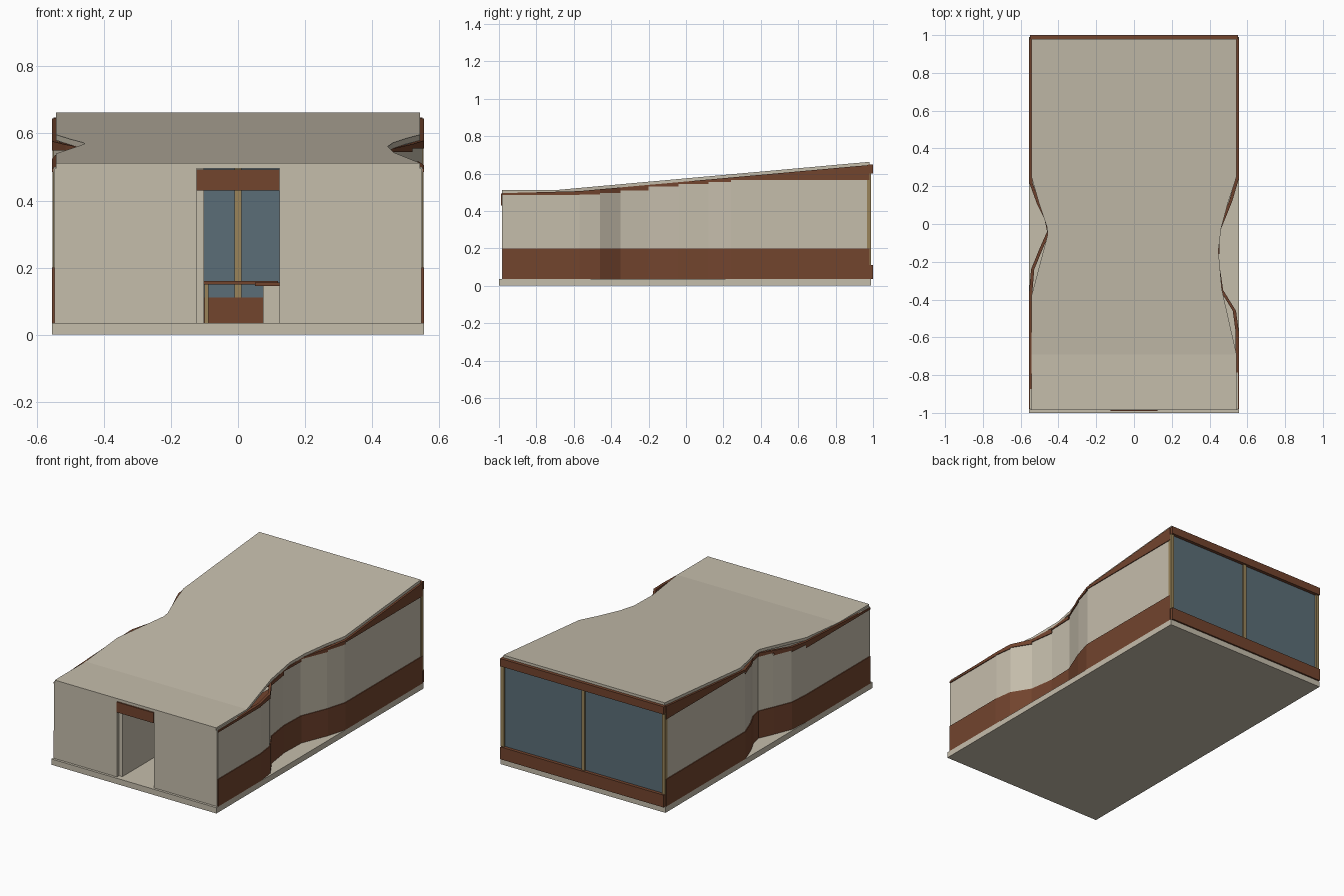
import bpy
import bmesh

if "Cube" in bpy.data.objects:
    bpy.data.objects.remove(bpy.data.objects["Cube"])


def material(name, rgb):
    m = bpy.data.materials.new(name)
    m.diffuse_color = (*rgb, 1)
    m.use_nodes = True
    m.node_tree.nodes["Principled BSDF"].inputs["Base Color"].default_value = m.diffuse_color
    return m


CREAM = material("cream plaster", (0.56, 0.51, 0.41))
BROWN = material("brown timber", (0.17, 0.058, 0.027))
GLASS = material("blue grey glass", (0.105, 0.155, 0.185))
TAN = material("tan frame", (0.32, 0.23, 0.10))


def finish(name, bm, mat):
    bmesh.ops.recalc_face_normals(bm, faces=bm.faces)
    me = bpy.data.meshes.new(name)
    bm.to_mesh(me)
    bm.free()
    me.materials.append(mat)
    ob = bpy.data.objects.new(name, me)
    bpy.context.collection.objects.link(ob)
    return ob


def box(name, mat, x, y, z):
    bm = bmesh.new()
    bmesh.ops.create_cube(bm, size=1)
    for v in bm.verts:
        v.co = [r[0] + (c + 0.5) * (r[1] - r[0]) for c, r in zip(v.co, (x, y, z))]
    return finish(name, bm, mat)


def roof_top(y):
    return 0.512 + max(0, y + 0.69) * 0.09


def roof_under(y):
    return roof_top(y) - 0.017


def wall_strip(bm, path, thick, low, high):
    """Vertical slab along a plan path; low and high give z at each end of segment i."""
    for i, (a, b) in enumerate(zip(path, path[1:])):
        rows = []
        for x, y in (a, b):
            inner = x - thick if x > 0 else x + thick
            rows.append([bm.verts.new(p) for p in (
                (x, y, low(i, y)), (x, y, high(i, y)),
                (inner, y, high(i, y)), (inner, y, low(i, y)))])
        for k in range(4):
            n = (k + 1) % 4
            bm.faces.new((rows[0][k], rows[0][n], rows[1][n], rows[1][k]))
        if i == 0:
            bm.faces.new(rows[0])
        if i == len(path) - 2:
            bm.faces.new(rows[1])
    bmesh.ops.remove_doubles(bm, verts=bm.verts, dist=0.0001)


# Floor slab
box("floor_slab", CREAM, (-0.555, 0.555), (-1, 0.99), (0, 0.035))

# Pinched side walls: plinth band, plaster band and stepped fascia
right = [(0.555, -0.98), (0.555, -0.57), (0.54, -0.46), (0.472, -0.35), (0.45, -0.2),
         (0.455, -0.04), (0.52, 0.12), (0.555, 0.24), (0.555, 0.98)]
left = [(-0.555, -0.98), (-0.555, -0.36), (-0.545, -0.24), (-0.50, -0.13), (-0.46, -0.04),
        (-0.475, 0.03), (-0.515, 0.11), (-0.555, 0.22), (-0.555, 0.98)]
steps_right = [0.485, 0.488, 0.495, 0.508, 0.53, 0.545, 0.555, 0.565]
steps_left = [0.485, 0.505, 0.515, 0.53, 0.535, 0.54, 0.55, 0.565]

for side, path, steps in (("right", right, steps_right), ("left", left, steps_left)):
    inset = [(x - 0.005 if x > 0 else x + 0.005, y) for x, y in path]
    bm = bmesh.new()
    wall_strip(bm, path, 0.017, lambda i, y: 0.035, lambda i, y: 0.2)
    finish(side + "_plinth", bm, BROWN)
    bm = bmesh.new()
    wall_strip(bm, inset, 0.012, lambda i, y: 0.2, lambda i, y: 0.50)
    wall_strip(bm, inset, 0.012, lambda i, y: 0.50,
               lambda i, y: max(0.5001, min(steps[i] + 0.002, roof_under(y))))
    finish(side + "_wall", bm, CREAM)
    bm = bmesh.new()
    wall_strip(bm, path, 0.017, lambda i, y: min(steps[i], roof_under(y) - 0.004),
               lambda i, y: roof_under(y))
    finish(side + "_fascia", bm, BROWN)

# Roof: flat at the front, then rising to the back
roof_right = [(0.543, -0.985), (0.543, -0.69), (0.465, -0.345), (0.447, -0.14),
              (0.462, -0.02), (0.50, 0.12), (0.543, 0.25), (0.543, 0.98)]
roof_left = [(-0.543, -0.985), (-0.543, -0.69), (-0.543, -0.38), (-0.458, -0.06),
             (-0.46, -0.02), (-0.50, 0.10), (-0.543, 0.25), (-0.543, 0.98)]


def edge_x(path, y):
    for (x0, y0), (x1, y1) in zip(path, path[1:]):
        if y0 <= y <= y1:
            return x0 + (x1 - x0) * (y - y0) / (y1 - y0)


bm = bmesh.new()
prev = None
for y in sorted({p[1] for p in roof_right + roof_left}):
    xl, xr = edge_x(roof_left, y), edge_x(roof_right, y)
    ring = [bm.verts.new(p) for p in ((xl, y, roof_under(y)), (xr, y, roof_under(y)),
                                      (xr, y, roof_top(y)), (xl, y, roof_top(y)))]
    if prev:
        for k in range(4):
            n = (k + 1) % 4
            bm.faces.new((prev[k], prev[n], ring[n], ring[k]))
    else:
        bm.faces.new(ring)
    prev = ring
bm.faces.new(prev)
finish("roof", bm, CREAM)

# Front wall with doorway and lintel
for side, s in (("right", 1), ("left", -1)):
    box("front_wall_" + side, CREAM, sorted((s * 0.124, s * 0.548)), (-0.985, -0.965), (0.035, 0.495))
box("door_lintel", BROWN, (-0.124, 0.124), (-0.99, -0.965), (0.43, 0.493))

# Entrance partition
box("entrance_partition", CREAM, (-0.124, -0.102), (-0.965, -0.45), (0.035, 0.495))

# Rear glazing with sill, header and mullions
box("rear_glass", GLASS, (-0.54, 0.54), (0.976, 0.980), (0.11, 0.61))
box("rear_sill", BROWN, (-0.55, 0.55), (0.972, 1.0), (0.035, 0.11))
box("rear_header", BROWN, (-0.55, 0.55), (0.972, 1.0), (0.60, 0.647))
for name, x in (("left", -0.542), ("middle", 0), ("right", 0.542)):
    box("mullion_" + name, TAN, (x - 0.011, x + 0.011), (0.968, 0.99), (0.11, 0.60))

# Interior table and counter
box("table_top", BROWN, (-0.30, 0.12), (0.25, 0.55), (0.15, 0.16))
for x in (-0.29, -0.10):
    for y in (0.27, 0.52):
        box("table_leg", TAN, (x, x + 0.012), (y, y + 0.012), (0.035, 0.15))
box("counter", CREAM, (0.075, 0.30), (0.0, 0.2), (0.035, 0.145))
box("counter_top", BROWN, (0.05, 0.32), (-0.02, 0.22), (0.145, 0.155))
